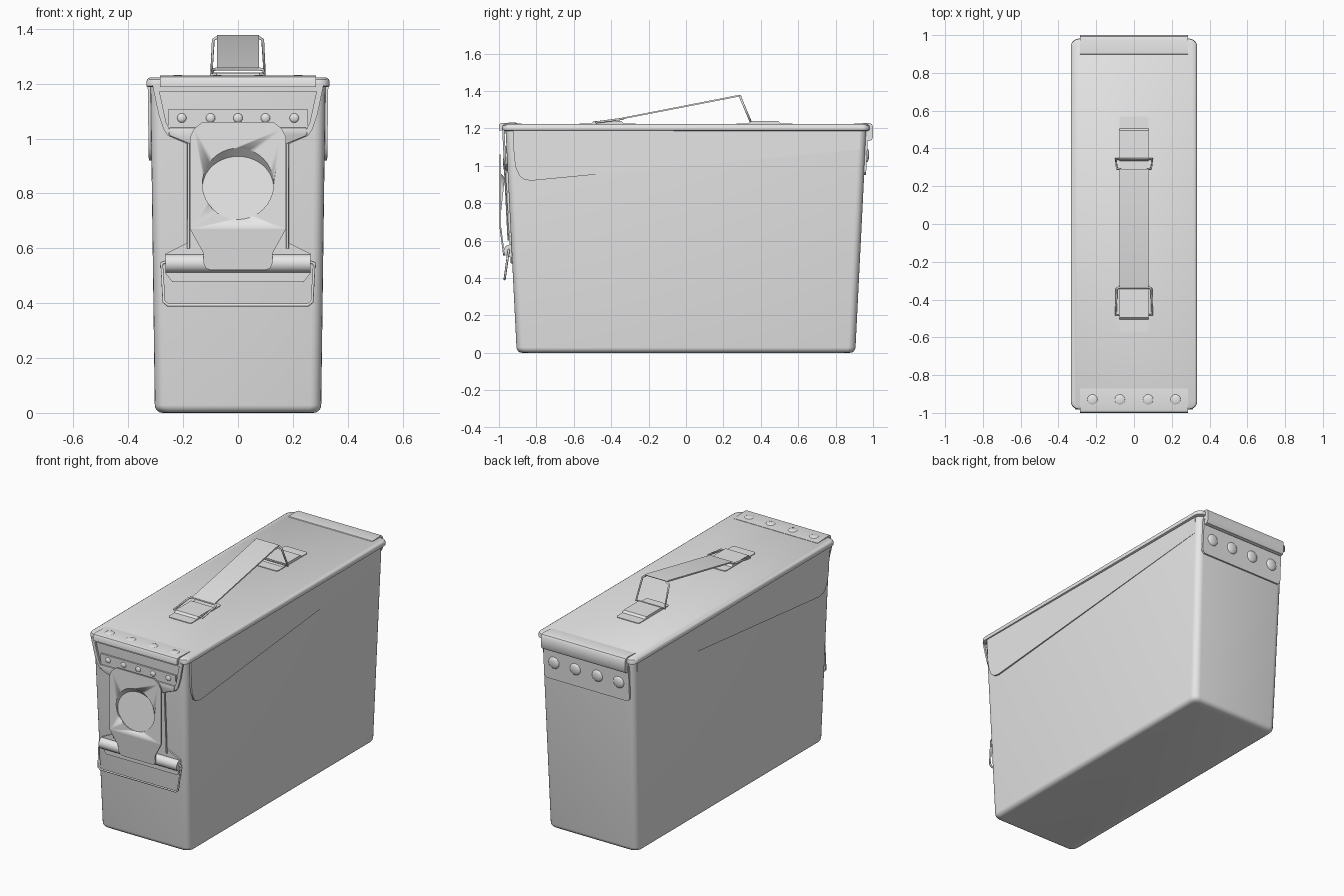
import bpy, bmesh, math
from mathutils import Vector

cube = bpy.data.objects.get("Cube")
if cube:
    bpy.data.objects.remove(cube)

metal = bpy.data.materials.new("grey painted metal")
metal.use_nodes = True
metal.diffuse_color = (0.8, 0.8, 0.8, 1)
metal.node_tree.nodes["Principled BSDF"].inputs["Base Color"].default_value = (0.8, 0.8, 0.8, 1)


def finish(name, bm, bevel=0, segments=2):
    bmesh.ops.recalc_face_normals(bm, faces=bm.faces)
    if bevel:
        bmesh.ops.bevel(bm, geom=bm.edges[:], offset=bevel, segments=segments,
                        profile=0.5, affect='EDGES')
    mesh = bpy.data.meshes.new(name)
    bm.to_mesh(mesh)
    bm.free()
    mesh.materials.append(metal)
    obj = bpy.data.objects.new(name, mesh)
    bpy.context.collection.objects.link(obj)
    bpy.ops.object.select_all(action='DESELECT')
    obj.select_set(True)
    bpy.context.view_layer.objects.active = obj
    bpy.ops.object.shade_smooth_by_angle(angle=math.radians(35))
    return obj


def plate(name, outline, place, low, high, bevel=0):
    """Prism over a 2D outline; place(u, v, depth) maps it into space."""
    bm = bmesh.new()
    rings = [[bm.verts.new(place(u, v, d)) for u, v in outline] for d in (low, high)]
    bm.faces.new(rings[0])
    bm.faces.new(rings[1])
    n = len(outline)
    for i in range(n):
        j = (i + 1) % n
        bm.faces.new((rings[0][i], rings[0][j], rings[1][j], rings[1][i]))
    return finish(name, bm, bevel)


def mirrored(half):
    """Close a right-hand outline, listed top to bottom, across x = 0."""
    return half + [(-u, v) for u, v in reversed(half)]


def rounded_rect(hx, hy, r, steps=5):
    pts = []
    for k, (sx, sy) in enumerate(((1, 1), (-1, 1), (-1, -1), (1, -1))):
        for i in range(steps + 1):
            a = math.pi / 2 * (k + i / steps)
            pts.append((sx * (hx - r) + r * math.cos(a), sy * (hy - r) + r * math.sin(a)))
    return pts


def loft(name, rings):
    """Skin a stack of (outline, height) sections and cap both ends."""
    bm = bmesh.new()
    loops = [[bm.verts.new((x, y, z)) for x, y in pts] for pts, z in rings]
    for a, b in zip(loops, loops[1:]):
        for i in range(len(a)):
            j = (i + 1) % len(a)
            bm.faces.new((a[i], a[j], b[j], b[i]))
    bm.faces.new(loops[0])
    bm.faces.new(loops[-1])
    return finish(name, bm)


def wire(name, points, radius=0.007, closed=False):
    curve = bpy.data.curves.new(name, 'CURVE')
    curve.dimensions = '3D'
    curve.bevel_depth = radius
    curve.bevel_resolution = 1
    curve.use_fill_caps = True
    spline = curve.splines.new('POLY')
    spline.points.add(len(points) - 1)
    for p, co in zip(spline.points, points):
        p.co = (*co, 1)
    spline.use_cyclic_u = closed
    curve.materials.append(metal)
    bpy.context.collection.objects.link(bpy.data.objects.new(name, curve))


def rivet(name, centre, radius, normal, height=0.012):
    bm = bmesh.new()
    bmesh.ops.create_uvsphere(bm, u_segments=16, v_segments=8, radius=1)
    turn = Vector(normal).to_track_quat('Z', 'Y')
    for v in bm.verts:
        v.co = turn @ Vector((v.co.x * radius, v.co.y * radius, v.co.z * height)) + Vector(centre)
    finish(name, bm)


# Wall positions of the tapered body
def end_y(z):
    return 0.905 + 0.05 * z


def side_x(z):
    return 0.303 + 0.0135 * z


def on_front(x, z, d):
    return (x, -end_y(z) - d, z)


def on_back(x, z, d):
    return (x, end_y(z) + d, z)


def along_x(y, z, d):
    return (d, y, z)


def flat(x, y, d):
    return (x, y, d)


# Body with rounded bottom edge
sections = []
for i in range(5):
    a = math.pi / 2 * i / 4
    inset, z = 0.028 * (1 - math.sin(a)), 0.028 * (1 - math.cos(a))
    sections.append((rounded_rect(side_x(z) - inset, end_y(z) - inset, 0.04), z))
sections.append((rounded_rect(side_x(1.2), end_y(1.2), 0.04), 1.2))
loft("body", sections)

# Lid with a rolled rim
loft("lid", [(rounded_rect(hx, hy, 0.04), z) for hx, hy, z in
             ((0.325, 0.972, 1.187), (0.334, 0.981, 1.191), (0.334, 0.981, 1.209),
              (0.331, 0.979, 1.216), (0.322, 0.97, 1.222))])

# Wedge-shaped side reinforcements, fading into the wall toward the back
for s, label in ((1, "left"), (-1, "right")):
    def on_side(y, z, d, s=s):
        fade = 1 - 0.85 * (y + 0.92) / 1.87
        return (s * (side_x(z) + d * fade), y, z)
    plate(label + "_side_panel",
          [(-0.925, 1.19), (-0.92, 1.05), (-0.91, 0.99), (-0.89, 0.945), (-0.865, 0.927),
           (-0.83, 0.92), (0.93, 1.087), (0.93, 1.19)], on_side, -0.002, 0.01)

# Lid end flaps
plate("front_flap", [(-0.87, 1.215), (-0.87, 1.224), (-0.98, 1.229), (-0.995, 1.225),
                     (-1.0, 1.215), (-1.0, 1.188), (-0.96, 1.188)], along_x, -0.285, 0.285)
plate("back_hinge_roll", [(0.89, 1.215), (0.9, 1.225), (0.975, 1.229), (0.992, 1.224),
                          (1.0, 1.21), (1.0, 1.15), (0.992, 1.137), (0.975, 1.132),
                          (0.96, 1.14)], along_x, -0.285, 0.285)
plate("back_hinge_plate", mirrored([(0.29, 1.17), (0.29, 0.965), (0.275, 0.95)]),
      on_back, -0.002, 0.01)
for x in (-0.22, -0.075, 0.075, 0.22):
    rivet("flap_rivet", (x, -0.93, 1.225), 0.028, (0, 0, 1), 0.007)
    rivet("hinge_rivet", on_back(x, 1.055, 0.01), 0.036, (0, 1, -0.05))

# Catch on the upper front
plate("catch_plate", mirrored([(0.255, 1.105), (0.255, 1.01), (0.175, 0.975)]),
      on_front, -0.002, 0.01)
plate("catch_bar", mirrored([(0.25, 1.04), (0.25, 1.01), (0.175, 0.98)]),
      on_front, 0.008, 0.022, 0.004)
for x in (-0.205, -0.1, 0, 0.1, 0.205):
    rivet("catch_rivet", on_front(x, 1.075, 0.01), 0.017, (0, -1, 0), 0.008)
for s, label in ((1, "left"), (-1, "right")):
    plate(label + "_catch_strap",
          [(s * x, z) for x, z in ((0.312, 1.195), (0.29, 1.09), (0.272, 1.035), (0.255, 1.01),
                                   (0.248, 1.03), (0.262, 1.06), (0.288, 1.18), (0.288, 1.195))],
          on_front, 0.006, 0.018)
plate("catch_lip", mirrored([(0.3, 1.2), (0.295, 1.172)]), on_front, -0.002, 0.018)

# Latch: backing plate, front plate with a sloping thumb dish, bent lower tongue
plate("latch_backing", mirrored([(0.17, 0.99), (0.175, 0.625), (0.265, 0.58), (0.265, 0.55)]),
      on_front, 0.0, 0.01)
latch = plate("latch_plate", mirrored([(0.13, 1.06), (0.16, 1.035), (0.175, 1.005), (0.175, 0.67)]),
              lambda x, z, d: (x, -0.988 - d, z), 0, 0.009)
circle = [(0.13 * math.cos(i * math.tau / 40), 0.13 * math.sin(i * math.tau / 40))
          for i in range(40)]
cutter = plate("dish_cutter", [(x, 0.835 + z) for x, z in circle],
               lambda x, z, d: (x, d, z), -1.1, -0.975)
cutter.hide_render = True
hole = latch.modifiers.new("dish hole", 'BOOLEAN')
hole.object = cutter
hole.solver = 'EXACT'
bpy.context.view_layer.objects.active = latch
bpy.ops.object.modifier_apply(modifier=hole.name)
bpy.data.objects.remove(cutter)
bm = bmesh.new()
rim = [bm.verts.new((x, -0.996, 0.835 + z)) for x, z in circle]
floor = [bm.verts.new((x, -0.994 + 0.025 * (z / 0.26 + 0.5), 0.82 + z * 0.885))
         for x, z in circle]
for i in range(40):
    j = (i + 1) % 40
    bm.faces.new((rim[i], rim[j], floor[j], floor[i]))
bm.faces.new(floor)
dish = finish("thumb_dish", bm)
if dish.data.polygons[40].normal.y > 0:
    dish.data.flip_normals()
plate("latch_tongue", mirrored([(0.175, 0.67), (0.125, 0.58), (0.125, 0.545), (0.118, 0.528),
                                (0.1, 0.52)]),
      lambda x, z, d: (x, -0.988 + (0.67 - z) * 0.13 - d, z), 0, 0.009)

# Lower bracket with roll and hanging wire loop
plate("lower_bracket", mirrored([(0.265, 0.58), (0.265, 0.51), (0.24, 0.478)]),
      on_front, -0.002, 0.008)
plate("bracket_roll", [(-0.945 + 0.03 * math.cos(i * math.tau / 16),
                        0.545 + 0.033 * math.sin(i * math.tau / 16)) for i in range(16)],
      along_x, -0.265, 0.265)
wire("latch_loop", [(x, -0.945 - 0.14 * (0.57 - z), z) for x, z in
                    mirrored([(0.262, 0.55), (0.278, 0.545), (0.27, 0.405), (0.255, 0.393)])],
     0.006)
for s, label in ((1, "left"), (-1, "right")):
    wire(label + "_latch_link", [on_front(s * 0.18, 1.0, 0.015), on_front(s * 0.18, 0.6, 0.015)],
         0.005)

# Carrying handle: sloping strap, wire bails and lid brackets
plate("handle_strap", [(-0.34, 1.249), (0.285, 1.37), (0.292, 1.377), (0.28, 1.378),
                       (-0.34, 1.257)], along_x, -0.076, 0.076)
wire("handle_rear_bail", [(x, y, z) for x, y, z in
                          ((-0.07, 0.29, 1.372), (-0.09, 0.293, 1.36), (-0.097, 0.345, 1.237),
                           (0.097, 0.345, 1.237), (0.09, 0.293, 1.36), (0.07, 0.29, 1.372))],
     0.006)
wire("handle_front_bail", [(-0.08, -0.335, 1.253), (-0.092, -0.345, 1.25), (-0.096, -0.48, 1.232),
                           (0.096, -0.48, 1.232), (0.092, -0.345, 1.25), (0.08, -0.335, 1.253)],
     0.006, True)
for centre, label in ((-0.42, "front"), (0.42, "rear")):
    plate(label + "_bracket_base", [(u, v + centre) for u, v in rounded_rect(0.078, 0.15, 0.015)],
          flat, 1.22, 1.226)
    plate(label + "_bracket_bridge",
          [(centre + y, z) for y, z in ((-0.09, 1.222), (-0.075, 1.238), (0.075, 1.238),
                                        (0.09, 1.222))], along_x, -0.078, 0.078)
